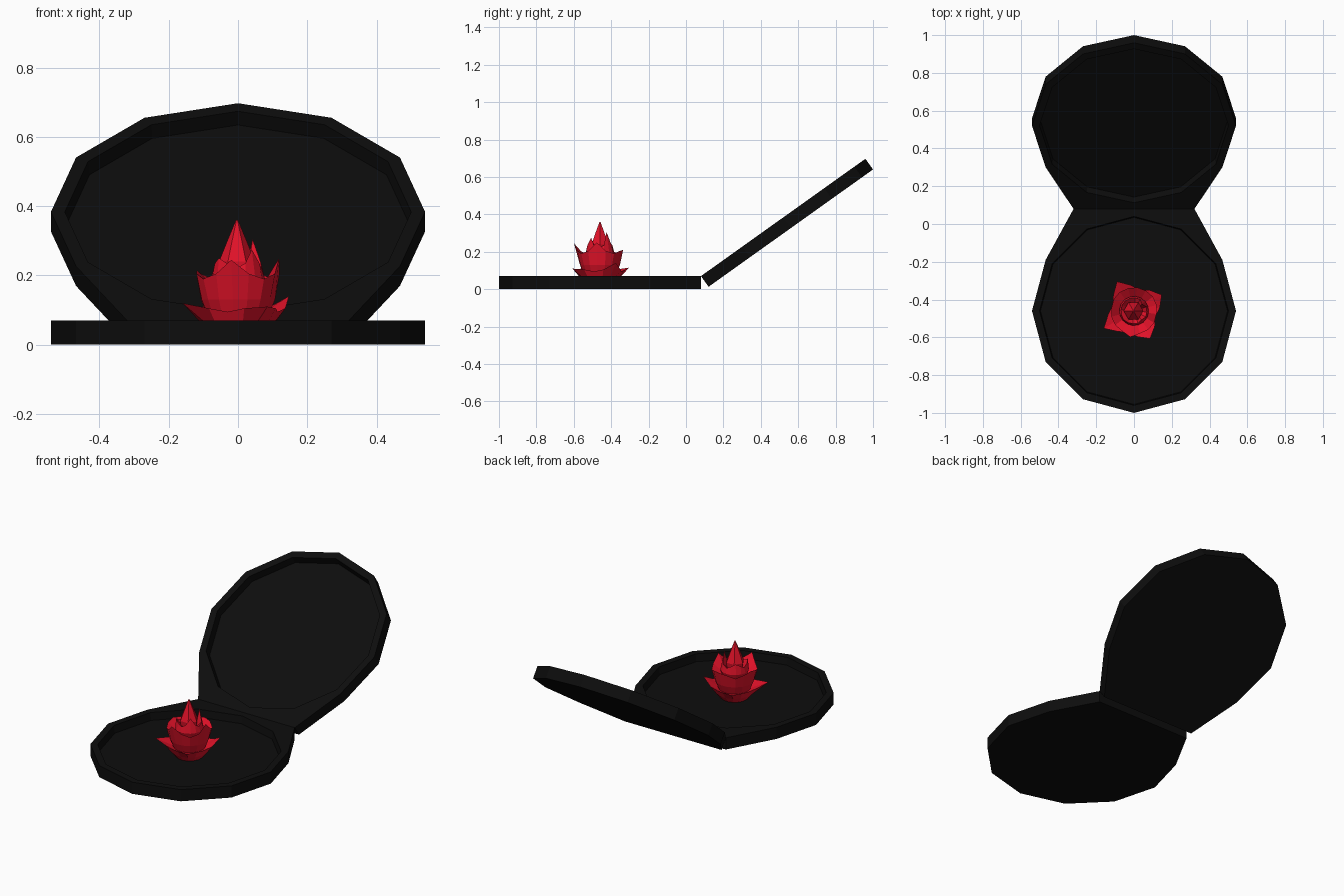
import bpy, bmesh, math
from mathutils import Matrix, Vector

if "Cube" in bpy.data.objects:
    bpy.data.objects.remove(bpy.data.objects["Cube"])


def material(name, rgb):
    m = bpy.data.materials.new(name)
    m.diffuse_color = (*rgb, 1)
    m.use_nodes = True
    m.node_tree.nodes["Principled BSDF"].inputs["Base Color"].default_value = m.diffuse_color
    return m


BLACK = material("black", (0.004, 0.004, 0.004))
RED = material("red", (0.76, 0.006, 0.022))

HINGE_Y, THICK, RADIUS, RECESS_R, FLOOR = 0.08, 0.07, 0.54, 0.50, 0.025
CY = HINGE_Y - RADIUS


def finish(name, bm, mat):
    bmesh.ops.recalc_face_normals(bm, faces=bm.faces[:])
    me = bpy.data.meshes.new(name)
    bm.to_mesh(me)
    bm.free()
    me.materials.append(mat)
    ob = bpy.data.objects.new(name, me)
    bpy.context.collection.objects.link(ob)
    return ob


def loft(bm, rings, cap_first=True, cap_last=True):
    """Skin a list of equal-length closed rings."""
    rings = [[bm.verts.new(p) for p in r] for r in rings]
    for a, b in zip(rings, rings[1:]):
        n = len(a)
        for i in range(n):
            j = (i + 1) % n
            bm.faces.new((a[i], a[j], b[j], b[i]))
    if cap_first:
        bm.faces.new(rings[0][::-1])
    if cap_last:
        bm.faces.new(rings[-1])


# Twelve-sided tray with a straight hinge edge and a recess
def tray(name):
    def ring(r, z, hinge=False):
        pts = []
        for k in range(12):
            a = math.pi / 2 + k * math.pi / 6
            x, y = r * math.cos(a), CY + r * math.sin(a)
            if hinge and k in (1, 11):
                x, y = math.copysign(0.32, x), HINGE_Y
            pts.append((x, y, z))
        return pts
    bm = bmesh.new()
    loft(bm, [ring(RADIUS, 0, True), ring(RADIUS, THICK, True),
              ring(RECESS_R, THICK), ring(RECESS_R - 0.005, FLOOR)])
    return bm


finish("base_tray", tray("base"), BLACK)

# Lid: the same tray mirrored across the hinge and tilted open
lid = tray("lid")
pivot = Vector((0, HINGE_Y, THICK))
lid.transform(Matrix.Translation(pivot)
              @ Matrix.Rotation(math.radians(35.5), 4, 'X')
              @ Matrix.Scale(-1, 4, (0, 1, 0))
              @ Matrix.Translation(-pivot))
finish("open_lid", lid, BLACK)


# Flower tier: cup whose rim alternates tip, shoulder, notch, shoulder
def cup(name, start, foot, belly, tip, shoulder, notch, inner):
    def ring(spec):
        pts = []
        for k in range(16):
            r, z = spec(k)
            a = math.radians(start + k * 22.5)
            pts.append((r * math.cos(a), CY + r * math.sin(a), z))
        return pts

    def rim(k):
        petal = k // 4
        if k % 4 == 0:
            return tip[petal]
        return notch if k % 4 == 2 else shoulder
    bm = bmesh.new()
    loft(bm, [ring(lambda k: foot), ring(lambda k: belly), ring(rim),
              ring(lambda k: inner)])
    finish(name, bm, RED)


# Low, wide petals
cup("outer_petals", 30, (0.075, 0.025), (0.105, 0.06),
    [(0.17, 0.14), (0.18, 0.115), (0.185, 0.12), (0.17, 0.11)],
    (0.138, 0.105), (0.118, 0.095), (0.085, 0.08))

# Upright middle petals
cup("middle_petals", -8, (0.08, 0.06), (0.108, 0.13),
    [(0.12, 0.25), (0.125, 0.21), (0.12, 0.215), (0.14, 0.245)],
    (0.124, 0.205), (0.125, 0.19), (0.065, 0.16))

# Inner petals
cup("inner_petals", 40, (0.06, 0.14), (0.078, 0.19),
    [(0.055, 0.305), (0.07, 0.25), (0.072, 0.25), (0.062, 0.275)],
    (0.07, 0.235), (0.068, 0.22), (0.035, 0.2))

# Pointed central bud
bm = bmesh.new()
profile = [(0.04, 0.15), (0.052, 0.24), (0.03, 0.295), (0.003, 0.36)]
loft(bm, [[(r * math.cos(k * math.pi / 3) - 0.003,
            CY + r * math.sin(k * math.pi / 3), z) for k in range(6)]
          for r, z in profile])
finish("center_bud", bm, RED)
